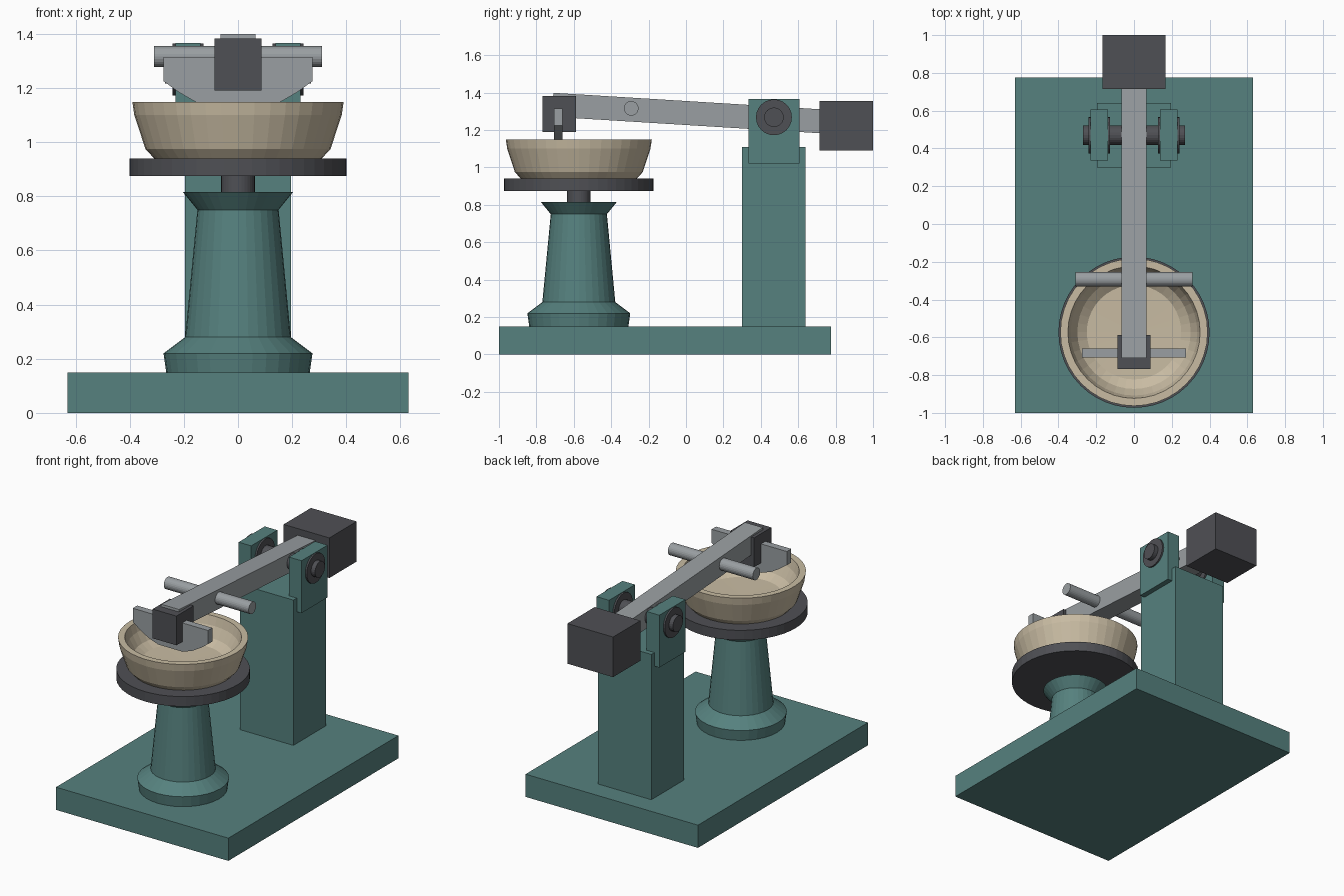
import bpy
import bmesh
import math
from mathutils import Matrix

if "Cube" in bpy.data.objects:
    bpy.data.objects.remove(bpy.data.objects["Cube"])


def material(name, rgb):
    mat = bpy.data.materials.new(name)
    mat.use_nodes = True
    mat.diffuse_color = (*rgb, 1)
    mat.node_tree.nodes["Principled BSDF"].inputs["Base Color"].default_value = (*rgb, 1)
    return mat


TEAL = material("teal paint", (0.092, 0.22, 0.21))
DARK = material("dark iron", (0.078, 0.08, 0.09))
STEEL = material("light steel", (0.32, 0.345, 0.36))
CLAY = material("pale clay", (0.58, 0.50, 0.365))


def finish(name, bm, mat):
    bmesh.ops.recalc_face_normals(bm, faces=bm.faces)
    mesh = bpy.data.meshes.new(name)
    bm.to_mesh(mesh)
    bm.free()
    mesh.materials.append(mat)
    obj = bpy.data.objects.new(name, mesh)
    bpy.context.collection.objects.link(obj)
    return obj


def box(name, mat, x, y, z):
    """Box from (min, max) ranges."""
    bm = bmesh.new()
    centre = [sum(r) / 2 for r in (x, y, z)]
    size = [r[1] - r[0] for r in (x, y, z)]
    bmesh.ops.create_cube(bm, size=1, matrix=Matrix.Translation(centre) @ Matrix.Diagonal((*size, 1)))
    return finish(name, bm, mat)


def rod_x(name, mat, x, y, z, radius, sides=24):
    """Cylinder lying along x."""
    bm = bmesh.new()
    place = Matrix.Translation((sum(x) / 2, y, z)) @ Matrix.Rotation(math.pi / 2, 4, 'Y')
    bmesh.ops.create_cone(bm, cap_ends=True, segments=sides, radius1=radius,
                          radius2=radius, depth=x[1] - x[0], matrix=place)
    return finish(name, bm, mat)


def lathe(name, mat, profile, y, sides=32):
    """Turn a closed (radius, z) profile about the vertical spindle."""
    bm = bmesh.new()
    verts = [bm.verts.new((r, 0, z)) for r, z in profile]
    edges = [bm.edges.new(pair) for pair in zip(verts, verts[1:])]
    bmesh.ops.spin(bm, geom=verts + edges, cent=(0, 0, 0), axis=(0, 0, 1),
                   angle=math.tau, steps=sides, use_merge=True)
    bmesh.ops.remove_doubles(bm, verts=bm.verts, dist=0.0005)
    obj = finish(name, bm, mat)
    obj.location.y = y
    return obj


# Base and rear column
box("base_plate", TEAL, (-0.63, 0.63), (-1, 0.775), (0, 0.15))
box("column", TEAL, (-0.195, 0.195), (0.30, 0.64), (0.15, 1.11))

# Pedestal, spindle, wheel head and bowl
WHEEL_Y = -0.573
lathe("pedestal", TEAL, [(0, 0.15), (0.265, 0.15), (0.275, 0.22), (0.195, 0.28),
                         (0.15, 0.75), (0.203, 0.815), (0, 0.815)], WHEEL_Y)
lathe("spindle", DARK, [(0, 0.80), (0.062, 0.80), (0.062, 0.88), (0, 0.88)], WHEEL_Y)
lathe("wheel_head", DARK, [(0, 0.875), (0.40, 0.875), (0.40, 0.94), (0, 0.94)], WHEEL_Y, 48)
lathe("bowl", CLAY, [(0, 0.94), (0.31, 0.94), (0.342, 0.975), (0.383, 1.10), (0.39, 1.148),
                     (0.35, 1.148), (0.335, 1.09), (0.30, 1.025), (0.25, 0.99), (0, 0.985)],
      WHEEL_Y, 40)

# Pivot cheeks, washers and axle
PIVOT_Y, PIVOT_Z = 0.47, 1.268
for side, s in (("left", 1), ("right", -1)):
    box(f"pivot_cheek_{side}", TEAL, sorted((s * 0.138, s * 0.23)), (0.335, 0.607), (1.02, 1.366))
    rod_x(f"pivot_washer_{side}", DARK, sorted((s * 0.127, s * 0.241)), PIVOT_Y, PIVOT_Z, 0.096)
rod_x("pivot_axle", DARK, (-0.27, 0.27), PIVOT_Y, PIVOT_Z, 0.052)

# Tilted arm, turned about the pivot
arm = box("arm", STEEL, (-0.065, 0.065), (-1.185, 0.30), (-0.064, 0.064))
arm.location = (0, PIVOT_Y, 1.262)
arm.rotation_euler.x = -0.0615
box("counterweight", DARK, (-0.167, 0.167), (0.715, 1), (1.09, 1.355))
rod_x("handle_bar", STEEL, (-0.31, 0.31), -0.293, 1.316, 0.039)

# Tool holder and shaping blade
box("tool_holder", DARK, (-0.087, 0.087), (-0.767, -0.588), (1.19, 1.383))
half = [(0.275, 1.315), (0.275, 1.225), (0.22, 1.185), (0.16, 1.15), (0.09, 1.125)]
outline = half + [(-x, z) for x, z in reversed(half)]
bm = bmesh.new()
face = bm.faces.new([bm.verts.new((x, -0.706, z)) for x, z in outline])
extruded = bmesh.ops.extrude_face_region(bm, geom=[face])["geom"]
bmesh.ops.translate(bm, vec=(0, 0.046, 0),
                    verts=[v for v in extruded if isinstance(v, bmesh.types.BMVert)])
if not face.is_valid or len(bm.faces) < len(outline) + 2:
    bmesh.ops.holes_fill(bm, edges=bm.edges)
finish("shaping_blade", bm, STEEL)
